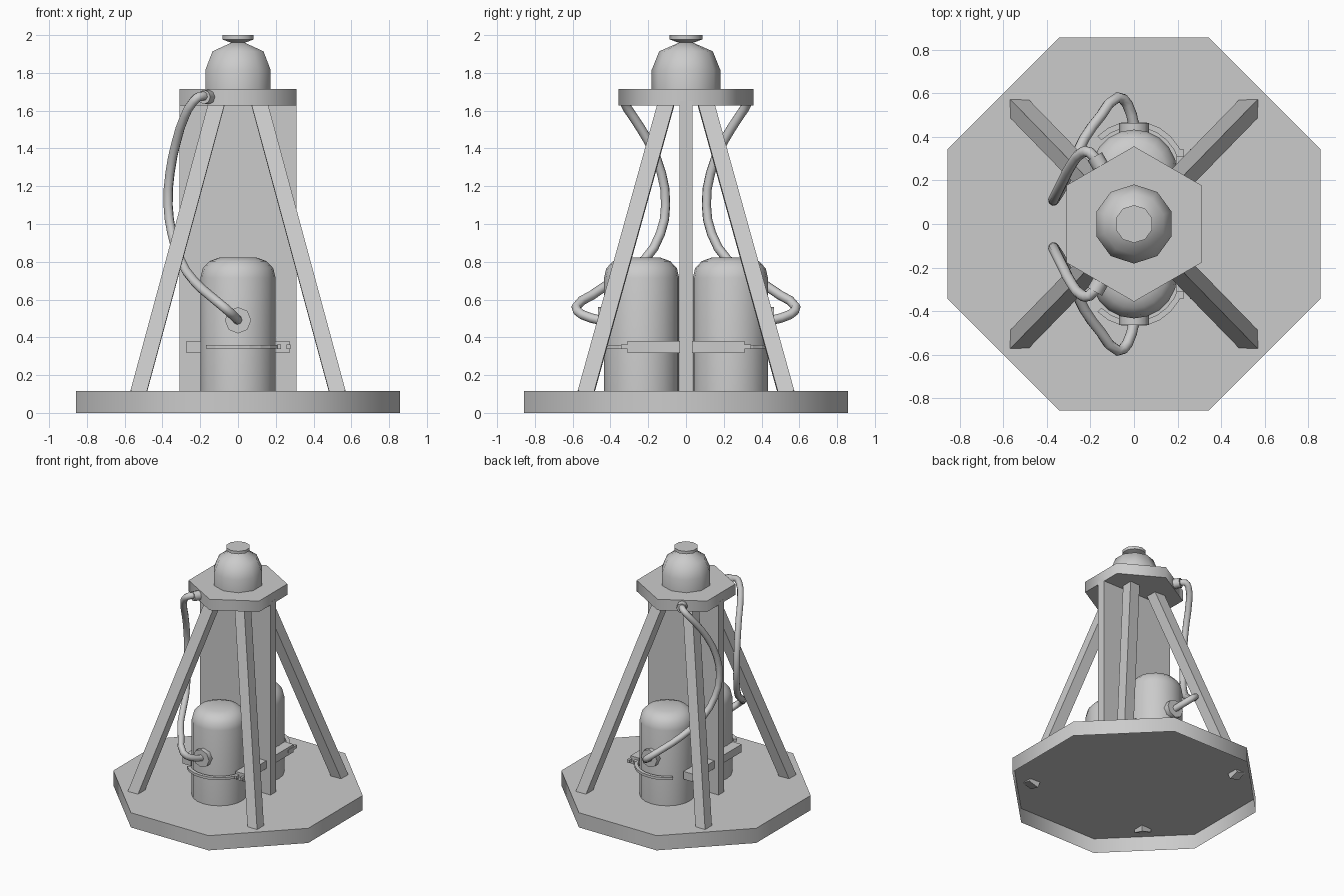
import bpy, bmesh
from math import sin, cos, pi, radians
from mathutils import Vector

if "Cube" in bpy.data.objects:
    bpy.data.objects.remove(bpy.data.objects["Cube"])


def smooth_by_angle(ob, angle):
    bpy.ops.object.select_all(action='DESELECT')
    ob.select_set(True)
    bpy.context.view_layer.objects.active = ob
    bpy.ops.object.shade_smooth_by_angle(angle=radians(angle))


def finish(name, bm, smooth=None):
    bmesh.ops.recalc_face_normals(bm, faces=bm.faces)
    me = bpy.data.meshes.new(name)
    bm.to_mesh(me)
    bm.free()
    ob = bpy.data.objects.new(name, me)
    bpy.context.collection.objects.link(ob)
    if smooth:
        smooth_by_angle(ob, smooth)
    return ob


def prism(name, pts, z0, z1, smooth=None, bottom=True):
    bm = bmesh.new()
    lo = [bm.verts.new((x, y, z0)) for x, y in pts]
    hi = [bm.verts.new((x, y, z1)) for x, y in pts]
    for i in range(len(pts)):
        bm.faces.new((lo[i - 1], lo[i], hi[i], hi[i - 1]))
    bm.faces.new(hi)
    if bottom:
        bm.faces.new(lo)
    return finish(name, bm, smooth)


def box(name, x0, x1, y0, y1, z0, z1):
    return prism(name, [(x0, y0), (x1, y0), (x1, y1), (x0, y1)], z0, z1)


def rod(name, a, b, r, n, smooth=None):
    a, b = Vector(a), Vector(b)
    bm = bmesh.new()
    bmesh.ops.create_cone(bm, cap_ends=True, segments=n, radius1=r, radius2=r, depth=(b - a).length)
    rot = (b - a).to_track_quat('Z', 'Y').to_matrix()
    for v in bm.verts:
        v.co = rot @ v.co + (a + b) / 2
    return finish(name, bm, smooth)


def lathe(name, profile, n, cx, cy, smooth):
    bm = bmesh.new()
    rings = [[bm.verts.new((cx + r * cos(pi / 2 + 2 * pi * i / n),
                            cy + r * sin(pi / 2 + 2 * pi * i / n), z))
              for i in range(n)] for r, z in profile]
    for lo, hi in zip(rings, rings[1:]):
        for i in range(n):
            j = (i + 1) % n
            bm.faces.new((lo[i], lo[j], hi[j], hi[i]))
    bm.faces.new(rings[0])
    bm.faces.new(rings[-1])
    return finish(name, bm, smooth)


def hose(name, pts, r):
    cu = bpy.data.curves.new(name, 'CURVE')
    cu.dimensions = '3D'
    cu.bevel_depth, cu.bevel_resolution = r, 2
    cu.resolution_u = 2
    cu.use_fill_caps = True
    sp = cu.splines.new('BEZIER')
    sp.bezier_points.add(len(pts) - 1)
    for bp, p in zip(sp.bezier_points, pts):
        bp.co = p
        bp.handle_left_type = bp.handle_right_type = 'AUTO'
    ob = bpy.data.objects.new(name, cu)
    bpy.context.collection.objects.link(ob)
    bpy.ops.object.select_all(action='DESELECT')
    ob.select_set(True)
    bpy.context.view_layer.objects.active = ob
    bpy.ops.object.convert(target='MESH')
    smooth_by_angle(bpy.context.object, 50)


# octagonal base, an open-bottomed shell, and hexagonal top plate
a, b = 0.858, 0.342
prism("base", [(a, -b), (a, b), (b, a), (-b, a), (-a, b), (-a, -b), (-b, -a), (b, -a)],
      0, 0.117, 65, bottom=False)
prism("top_plate", [(0.357 * cos(pi / 6 + i * pi / 3), 0.357 * sin(pi / 6 + i * pi / 3)) for i in range(6)],
      1.628, 1.715, 65)

# central upright panel
box("centre_panel", -0.31, 0.31, -0.034, 0.034, 0.117, 1.65)

# four slanted square legs, their ends poking through the base deck
for sx in (-1, 1):
    for sy in (-1, 1):
        rod("leg", (sx * .53, sy * .533, 0.097), (sx * .107, sy * .099, 1.66), 0.06, 4)

# dome and flared cap
lathe("dome", [(0.182, 1.70), (0.182, 1.815), (0.142, 1.914), (0.03, 1.963)], 10, 0, 0, 60)
lathe("cap", [(0.03, 1.957), (0.087, 1.977), (0.087, 2.0)], 10, 0, 0, 40)

# hose route on the back side, mirrored to the front
ROUTE = [(0, .45, .49), (-.03, .55, .52), (-.075, .582, .56), (-.15, .50, .622), (-.23, .39, .695),
         (-.305, .22, .81), (-.35, .135, .95), (-.37, .108, 1.1), (-.36, .13, 1.27),
         (-.325, .20, 1.44), (-.28, .285, 1.575), (-.235, .33, 1.65), (-.205, .33, 1.675), (-.16, .275, 1.672)]

for s, side in ((-1, "front"), (1, "back")):
    cy = s * 0.235
    # tank with rounded top and hose outlet
    lathe(side + "_tank", [(.199, .117), (.199, .715), (.187, .765), (.152, .803), (.1, .822)], 20, 0, cy, 40)
    rod(side + "_outlet", (0, s * .40, .49), (0, s * .465, .49), .07, 8, 50)
    # hose and plate fitting
    hose(side + "_hose", [(x, s * y, z) for x, y, z in ROUTE], .025)
    rod(side + "_fitting", (-.145, s * .25, 1.672), (-.18, s * .311, 1.672), .038, 8, 50)
    # brackets fixed to the panel
    for sx in (-1, 1):
        box(side + "_bracket", sx * .195, sx * .273, s * .03, s * .31, .318, .38)
    # open strap around the tank and its two-pronged clip
    angs = [radians(d) for d in range(0, 136, 15)]
    arc = [(.238 * cos(t), cy + s * .238 * sin(t)) for t in angs]
    arc += [(.212 * cos(t), cy + s * .212 * sin(t)) for t in reversed(angs)]
    prism(side + "_strap", arc, .34, .36)
    for x in (.207, .257):
        box(side + "_strap_clip", x, x + .02, s * .24, s * .345, .338, .362)
